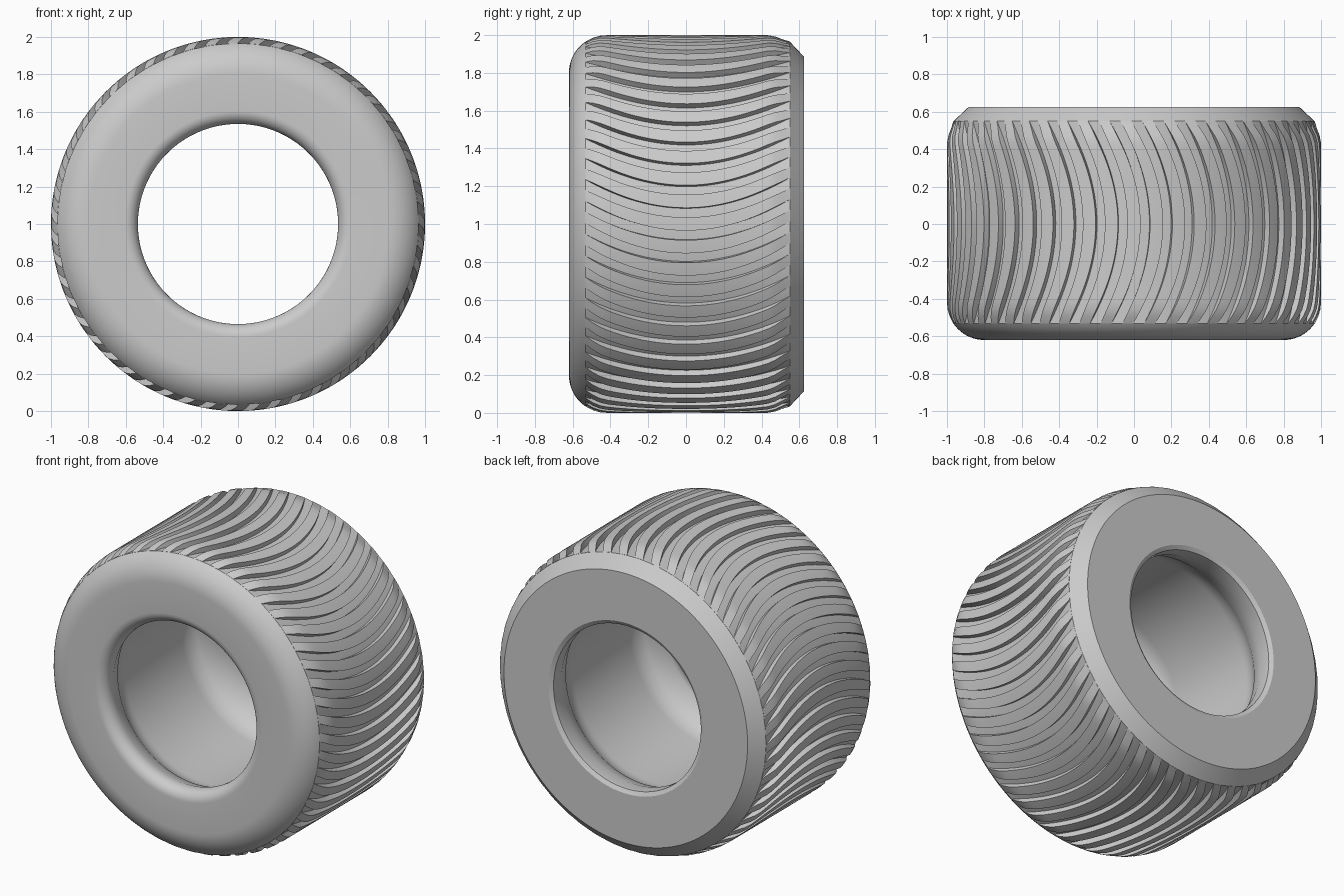
import bpy, bmesh
from math import sin, cos, pi, sqrt, radians

if "Cube" in bpy.data.objects:
    bpy.data.objects.remove(bpy.data.objects["Cube"])

rubber = bpy.data.materials.new("grey_rubber")
rubber.use_nodes = True
rubber.diffuse_color = (0.6, 0.6, 0.6, 1)
rubber.node_tree.nodes["Principled BSDF"].inputs["Base Color"].default_value = (0.6, 0.6, 0.6, 1)

TEETH = 52
FLOOR = 0.965          # radius of the groove floor
Y0, Y1 = -0.533, 0.55  # ends of the grooves
SHOULDER = 0.2


def polar(radius, angle, y):
    return (radius * sin(angle), y, 1 + radius * cos(angle))


def arc(cy, cr, radius, start, end, steps):
    """Profile points (y, r) on a circular corner; angle 0 points to +y."""
    angles = [radians(start + (end - start) * i / steps) for i in range(steps + 1)]
    return [(cy + radius * cos(a), cr + radius * sin(a)) for a in angles]


def tread_radius(y):
    """Outer radius of the tread, rounded towards both shoulders."""
    d = max(0, abs(y) - 0.42)
    return 1 - SHOULDER + sqrt(SHOULDER ** 2 - d * d)


def finish(bm, name, angle):
    bmesh.ops.remove_doubles(bm, verts=bm.verts, dist=0.0001)
    bmesh.ops.recalc_face_normals(bm, faces=bm.faces)
    mesh = bpy.data.meshes.new(name)
    bm.to_mesh(mesh)
    bm.free()
    obj = bpy.data.objects.new(name, mesh)
    bpy.context.collection.objects.link(obj)
    mesh.materials.append(rubber)
    bpy.ops.object.select_all(action="DESELECT")
    obj.select_set(True)
    bpy.context.view_layer.objects.active = obj
    bpy.ops.object.shade_smooth_by_angle(angle=radians(angle))


# Tyre body: closed cross-section revolved around the axle
front_shoulder = [p for p in arc(-0.42, 0.8, SHOULDER, 180, 90, 16) if p[1] < FLOOR]
profile = front_shoulder + [(Y0, FLOOR), (Y1, FLOOR), (0.625, 0.885), (0.625, 0.56)]
profile += [(0.61, 0.535), (0.53, 0.535)]                    # back bead
profile += arc(0.3, 0.42, 0.2, 50, 90, 6)                    # inner cavity
profile += arc(-0.3, 0.42, 0.2, 90, 130, 6)
profile += [(-0.53, 0.535)] + arc(-0.55, 0.605, 0.07, 270, 180, 8)  # front bead

bm = bmesh.new()
SEG = TEETH * 3
rings = [[bm.verts.new(polar(r, 2 * pi * i / SEG, y)) for y, r in profile] for i in range(SEG)]
n = len(profile)
for i in range(SEG):
    a, b = rings[i], rings[(i + 1) % SEG]
    for j in range(n):
        k = (j + 1) % n
        bm.faces.new((a[j], a[k], b[k], b[j]))
finish(bm, "tyre_body", 30)

# Tread ribs: curved blocks standing on the groove floor
bm = bmesh.new()
STEPS, CUTS = 28, 3
pitch = 2 * pi / TEETH
for t in range(TEETH):
    sections = []
    for s in range(STEPS + 1):
        y = Y0 + (Y1 - Y0) * s / STEPS
        centre = t * pitch - 0.55 * y * y
        half = pitch * (0.29 - 0.12 * y * y)
        angles = [centre + half * (2 * c / CUTS - 1) for c in range(CUTS + 1)]
        top = max(tread_radius(y), FLOOR + 0.001)
        loop = [bm.verts.new(polar(top, a, y)) for a in angles]
        loop += [bm.verts.new(polar(FLOOR - 0.004, a, y)) for a in reversed(angles)]
        sections.append(loop)
    for a, b in zip(sections, sections[1:]):
        for j in range(len(a)):
            k = (j + 1) % len(a)
            bm.faces.new((a[j], a[k], b[k], b[j]))
    bm.faces.new(sections[0])
    bm.faces.new(sections[-1])
finish(bm, "tread_ribs", 35)
